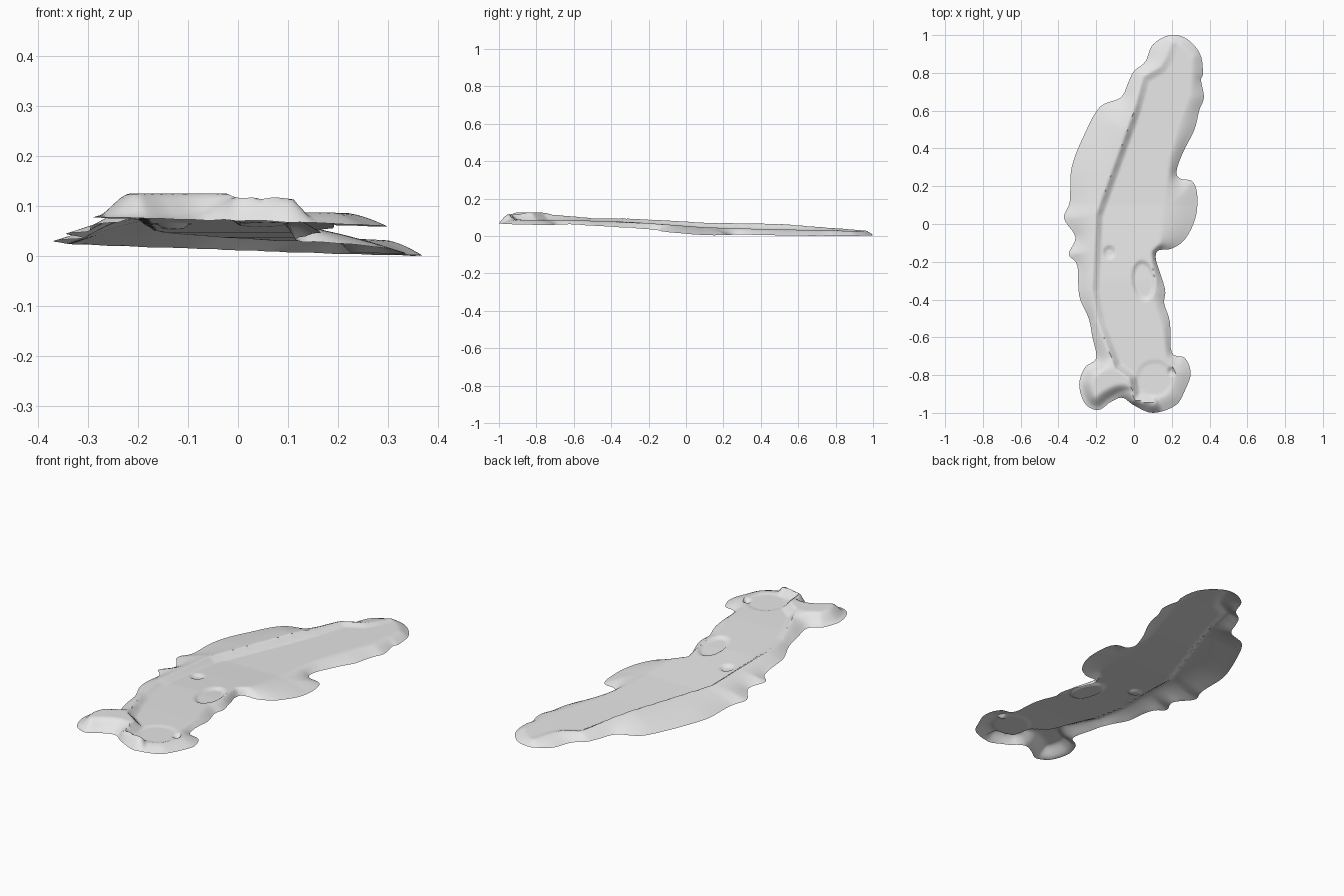
import bpy, bmesh, math
from mathutils import Vector, geometry, kdtree

if "Cube" in bpy.data.objects:
    bpy.data.objects.remove(bpy.data.objects["Cube"])

STEP = 0.011   # spacing of the sheet's surface points

# Outer rim, clockwise from the back tip
OUTLINE = [(.19, 1), (.28, .98), (.35, .9), (.365, .8), (.355, .76), (.37, .67), (.345, .6),
           (.32, .5), (.26, .38), (.225, .28), (.245, .24), (.31, .225), (.335, .15),
           (.325, .03), (.27, -.08), (.2, -.13), (.13, -.14), (.115, -.18), (.135, -.25),
           (.165, -.35), (.16, -.42), (.19, -.52), (.2, -.68), (.27, -.71), (.3, -.79),
           (.27, -.88), (.22, -.96), (.1, -1), (0, -.96), (-.06, -.92), (-.12, -.94),
           (-.19, -.985), (-.26, -.95), (-.29, -.85), (-.26, -.76), (-.2, -.71), (-.22, -.6),
           (-.24, -.5), (-.29, -.38), (-.3, -.22), (-.345, -.16), (-.31, -.07), (-.37, .03),
           (-.34, .12), (-.33, .3), (-.26, .48), (-.18, .62), (-.07, .67), (-.03, .75),
           (0, .81), (.06, .86), (.1, .95)]

# Edges of the flat central floor: the ridged right edge, then the plain left edge
RIDGE_EDGE = [(.2, .96), (.17, .88), (.14, .83), (.05, .78), (0, .6), (-.2, .05), (-.22, -.35),
              (-.19, -.52), (-.1, -.76), (-.02, -.82), (0, -.93), (.1, -.95)]
PLAIN_EDGE = [(.19, -.9), (.22, -.79), (.17, -.71), (.15, -.55), (.1, -.4), (.11, -.3),
              (.09, -.15), (.14, -.1), (.19, .35), (.25, .55), (.3, .68), (.31, .88), (.24, .95)]

# Heights along the length, as (y, z)
FLOOR = [(-1, .09), (-.6, .086), (-.3, .077), (-.1, .063), (.1, .048), (.4, .039), (.8, .031), (1, .025)]
RIM = [(-1, .072), (-.6, .068), (-.3, .05), (-.1, .03), (.1, .016), (.6, .014), (1, .012)]
RIDGE = [(-.95, .03), (-.8, .035), (-.5, .014), (0, .024), (.5, .03), (.7, .018), (.95, .005)]


def lerp_table(table, y):
    if y <= table[0][0]:
        return table[0][1]
    for (a, za), (b, zb) in zip(table, table[1:]):
        if y <= b:
            return za + (zb - za) * (y - a) / (b - a)
    return table[-1][1]


def smooth(t):
    t = max(0.0, min(1.0, t))
    return t * t * (3 - 2 * t)


def rounded(points, cuts):
    """Closed smooth curve through the points."""
    pts, out = [Vector(p) for p in points], []
    n = len(pts)
    for i in range(n):
        a, b, c, d = (pts[(i + k) % n] for k in (-1, 0, 1, 2))
        for k in range(cuts):
            t = k / cuts
            out.append(b + (c - a) * t / 2 + (a * 2 - b * 5 + c * 4 - d) * t * t / 2
                       + (b * 3 - a - c * 3 + d) * t ** 3 / 2)
    return out


def straight(points, gap):
    """Closed polyline cut into short even pieces."""
    out = []
    for i, p in enumerate(points):
        a, b = Vector(p), Vector(points[(i + 1) % len(points)])
        n = max(1, round((b - a).length / gap))
        out += [a.lerp(b, k / n) for k in range(n)]
    return out


def finder(points):
    tree = kdtree.KDTree(len(points))
    for i, p in enumerate(points):
        tree.insert((p[0], p[1], 0), i)
    tree.balance()
    return lambda x, y: tree.find((x, y, 0))


def inside(points, x, y):
    hit = False
    for i, (ax, ay) in enumerate(points):
        bx, by = points[i - 1]
        if (ay > y) != (by > y) and x < (bx - ax) * (y - ay) / (by - ay) + ax:
            hit = not hit
    return hit


def pocket(x, y, cx, cy, rx, ry, turn, depth):
    """Shallow pressed oval."""
    u, v = x - cx, y - cy
    c, s = math.cos(turn), math.sin(turn)
    r = math.hypot((u * c + v * s) / rx, (v * c - u * s) / ry)
    return -depth * smooth((1 - r) * min(rx, ry) / .014)


rim_curve = rounded(OUTLINE, 5)
floor_edge = RIDGE_EDGE + PLAIN_EDGE
nearest_rim = finder(rounded(OUTLINE, 24))
nearest_floor = finder(straight(floor_edge, .004))
nearest_ridge = finder(straight(RIDGE_EDGE + RIDGE_EDGE[-2:0:-1], .004))


def height(x, y):
    to_rim = nearest_rim(x, y)[2]
    foot, _, to_floor = nearest_floor(x, y)
    rim = lerp_table(RIM, y) - .03 * x
    ridged = smooth(1 - (nearest_ridge(foot.x, foot.y)[2] - .005) / .03)
    crest = lerp_table(RIDGE, foot.y) * ridged
    base = lerp_table(FLOOR, y)
    if inside(floor_edge, x, y):
        # Flat floor with a two-step wall up to the ridge
        wall = .55 * smooth(1 - to_floor / .016) + .45 * smooth(1 - (to_floor - .018) / .016)
        z = base + crest * wall
        z += pocket(x, y, .05, -.3, .062, .112, .12, .011)
        z += pocket(x, y, -.13, -.15, .034, .036, 0, .01)
        z += pocket(x, y, .2, -.78, .024, .026, 0, .014)
        z += pocket(x, y, .11, -.82, .1, .1, 0, .004)
        return z
    # Flange sloping from the floor edge down to the rim
    t = to_rim / max(to_rim + to_floor, 1e-6)
    z = rim + (base + crest - rim) * (.5 * t + .5 * math.sin(t * math.pi / 2))
    # Raised front right lobe
    lobe = smooth((-.7 - y) / .08) * smooth((.02 - x) / .05)
    return z + lobe * max(0, rim + (.127 - rim) * smooth(to_rim / .075) - z)


# Triangulated sheet bounded by the rim
points = list(rim_curve)
count = len(points)
for j in range(int(2 / STEP) + 1):
    for i in range(int(.8 / STEP) + 1):
        x, y = -.4 + (i + j % 2 / 2) * STEP, -1 + j * STEP
        if inside(rim_curve, x, y) and nearest_rim(x, y)[2] > STEP * .6:
            points.append(Vector((x, y)))
border = [(i, (i + 1) % count) for i in range(count)]
verts, _, faces, *_ = geometry.delaunay_2d_cdt(points, border, [], 1, 1e-6)

bm = bmesh.new()
bverts = [bm.verts.new((v.x, v.y, height(v.x, v.y))) for v in verts]
for f in faces:
    bm.faces.new([bverts[i] for i in f])
low = min(v.co.z for v in bm.verts)
for v in bm.verts:
    v.co.z -= low
bm.normal_update()
for f in bm.faces:
    if f.normal.z < 0:
        f.normal_flip()
mesh = bpy.data.meshes.new("pressed_panel")
bm.to_mesh(mesh)
bm.free()

panel = bpy.data.objects.new("pressed_panel", mesh)
bpy.context.collection.objects.link(panel)
grey = bpy.data.materials.new("light_grey")
grey.use_nodes = True
grey.diffuse_color = (.8, .8, .8, 1)
grey.node_tree.nodes["Principled BSDF"].inputs["Base Color"].default_value = (.8, .8, .8, 1)
mesh.materials.append(grey)
bpy.context.view_layer.objects.active = panel
panel.select_set(True)
bpy.ops.object.shade_smooth_by_angle(angle=math.radians(50))
